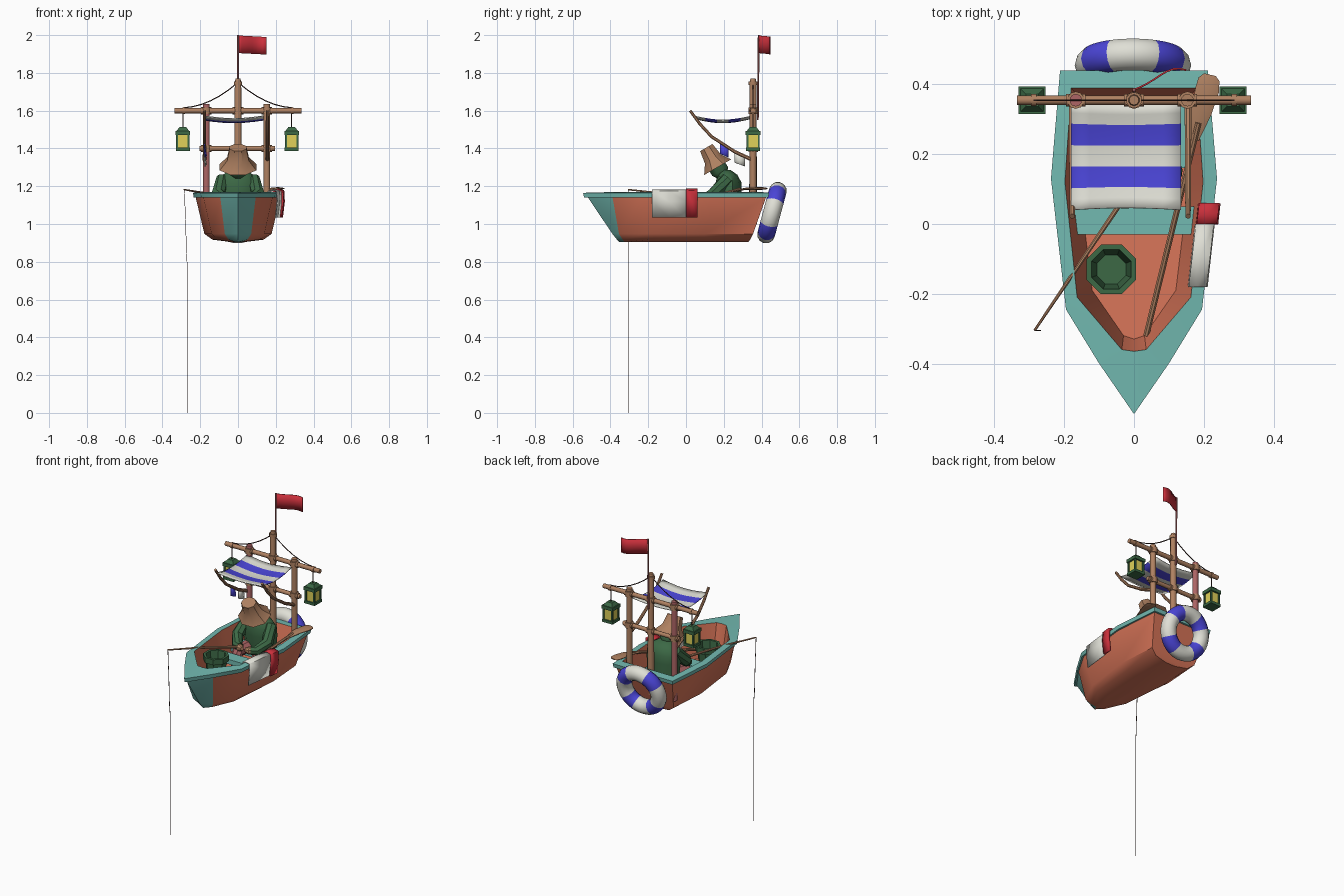
import bpy, bmesh, math
from mathutils import Vector, Matrix

if "Cube" in bpy.data.objects:
    bpy.data.objects.remove(bpy.data.objects["Cube"])

def material(name, r, g, b):
    m = bpy.data.materials.new(name)
    m.diffuse_color = (r, g, b, 1)
    m.use_nodes = True
    m.node_tree.nodes["Principled BSDF"].inputs["Base Color"].default_value = m.diffuse_color
    return m

TEAL = material("teal paint", .17, .49, .44)
ORANGE = material("orange paint", .70, .18, .10)
WOOD = material("tan wood", .43, .22, .12)
GREEN = material("dark green", .045, .14, .06)
BLUE = material("blue cloth", .07, .06, .68)
WHITE = material("off white", .74, .74, .67)
YELLOW = material("lamp yellow", .75, .64, .10)
RED = material("red cloth", .60, .03, .045)
ROSE = material("rose wood", .42, .13, .13)
DARK = material("dark cord", .06, .03, .026)

def finish(name, bm, *mats):
    bmesh.ops.recalc_face_normals(bm, faces=bm.faces)
    me = bpy.data.meshes.new(name)
    bm.to_mesh(me)
    bm.free()
    for m in mats:
        me.materials.append(m)
    ob = bpy.data.objects.new(name, me)
    bpy.context.collection.objects.link(ob)
    return ob

def tube(name, pts, radii, mat, sides=10, axis=None, squash=1.0):
    """Capped rings swept along points; a fixed axis gives a lathe."""
    pts = [Vector(p) for p in pts]
    if not isinstance(radii, (list, tuple)):
        radii = [radii] * len(pts)
    bm = bmesh.new()
    rings = []
    for i, (p, r) in enumerate(zip(pts, radii)):
        d = Vector(axis) if axis else pts[min(i + 1, len(pts) - 1)] - pts[max(i - 1, 0)]
        q = d.to_track_quat('Z', 'Y')
        angles = [2 * math.pi * (k + .5) / sides for k in range(sides)]
        rings.append([bm.verts.new(p + q @ Vector((r * math.cos(a), r * squash * math.sin(a), 0)))
                      for a in angles])
    for a, b in zip(rings, rings[1:]):
        for k in range(sides):
            n = (k + 1) % sides
            bm.faces.new((a[k], a[n], b[n], b[k]))
    bm.faces.new(rings[0])
    bm.faces.new(rings[-1])
    return finish(name, bm, mat)

def box(name, lo, hi, mat):
    lo, hi = Vector(lo), Vector(hi)
    bm = bmesh.new()
    bmesh.ops.create_cube(bm, size=1, matrix=Matrix.Translation((lo + hi) / 2) @ Matrix.Diagonal((*(hi - lo), 1)))
    return finish(name, bm, mat)

def sheet(name, nu, nv, point, mats, rule=lambda i, j: 0, thick=.005):
    """Thin cloth from a function of u, v in 0..1."""
    bm = bmesh.new()
    g = [[bm.verts.new(point(i / nu, j / nv)) for j in range(nv + 1)] for i in range(nu + 1)]
    for i in range(nu):
        for j in range(nv):
            f = bm.faces.new((g[i][j], g[i + 1][j], g[i + 1][j + 1], g[i][j + 1]))
            f.material_index = rule(i, j)
    ob = finish(name, bm, *mats)
    s = ob.modifiers.new("thickness", 'SOLIDIFY')
    s.thickness, s.offset = thick, 0
    return ob

# Hull: half outlines from bow tip to stern, lofted level by level
top = [(0, -.545), (.1, -.40), (.195, -.245), (.238, .13), (.212, .44)]
chine = [(0, -.39), (.07, -.355), (.14, -.21), (.178, .1), (.16, .355)]
bottom = [(0, -.365), (.05, -.335), (.11, -.2), (.135, .1), (.12, .34)]
inner = [(0, -.365), (.035, -.36), (.163, -.21), (.198, .12), (.18, .39)]
floor = [(0, -.33), (.03, -.32), (.12, -.19), (.155, .1), (.14, .34)]
under = [((c[0] * .12 + t[0] * .88) * .97, (c[1] * .12 + t[1] * .88) * .985) for c, t in zip(chine, top)]
lip = [(t[0] * .985, t[1] * .99) for t in top]
keel = [(x * .3, y * .97) for x, y in bottom]
levels = [(keel, .905), (bottom, .917), (chine, .948), (under, 1.14), (lip, 1.14),
          (top, 1.165), (inner, 1.17), (floor, .97)]
bm = bmesh.new()
rings = []
for outline, z in levels:
    loop = outline + [(-x, y) for x, y in reversed(outline[1:])]
    rings.append([bm.verts.new((x, y, z)) for x, y in loop])
for lv, (a, b) in enumerate(zip(rings, rings[1:])):
    for k in range(9):
        f = bm.faces.new((a[k], a[(k + 1) % 9], b[(k + 1) % 9], b[k]))
        f.material_index = 1 if lv in (3, 4, 5) or (k in (0, 8) and lv < 3) else 0
bm.faces.new(rings[0])
bm.faces.new(rings[-1])
finish("hull", bm, ORANGE, TEAL)

# Seats
box("bench", (-.185, -.03, 1.05), (.185, .05, 1.08), TEAL)
box("stern_seat", (-.16, .16, 1.03), (.16, .375, 1.055), TEAL)

# Mast frame with lashings
Y = .355
tube("mast", [(0, Y, 1.0), (0, Y, 1.745), (0, Y, 1.77)], [.021, .018, .014], WOOD)
tube("mast_cap", [(0, Y, 1.735), (0, Y, 1.755)], .023, WOOD)
tube("left_post", [(-.167, Y, 1.0), (-.167, Y, 1.635)], .018, ROSE)
tube("right_post", [(.153, Y, 1.0), (.153, Y, 1.635)], .018, WOOD)
tube("upper_beam", [(-.335, Y, 1.6), (.335, Y, 1.6)], .014, WOOD)
tube("lower_beam", [(-.205, Y, 1.4), (.195, Y, 1.4)], .013, WOOD)
for x in (-.167, 0, .153):
    for z in (1.4, 1.6):
        tube("post_lashing", [(x, Y, z - .018), (x, Y, z + .018)], .025, WOOD)
        tube("beam_lashing", [(x - .028, Y, z), (x + .028, Y, z)], .019, WOOD)

# Stays and lanterns at both beam ends
for s, x in ((-1, -.292), (1, .284)):
    pts = [(s * .29 * t, Y, 1.75 - .135 * t - .12 * t * (1 - t)) for t in [i / 6 for i in range(7)]]
    tube("stay_rope", pts, .003, DARK, 6)
    tube("beam_end_lashing", [(s * .28, Y, 1.6), (s * .295, Y, 1.6)], .018, WOOD)
    tube("lantern_hook", [(x, Y, 1.6), (x, Y, 1.505)], .003, DARK, 6)
    tube("lantern_cap", [(x, Y, 1.492), (x, Y, 1.513)], [.048, .025], GREEN, 4, (0, 0, 1))
    box("lantern_roof", (x - .039, Y - .039, 1.472), (x + .039, Y + .039, 1.493), GREEN)
    box("lantern_glass", (x - .028, Y - .028, 1.4), (x + .028, Y + .028, 1.475), YELLOW)
    box("lantern_base", (x - .037, Y - .037, 1.387), (x + .037, Y + .037, 1.404), GREEN)
    for dx in (-.03, .03):
        for dy in (-.03, .03):
            box("lantern_bar", (x + dx - .005, Y + dy - .005, 1.39), (x + dx + .005, Y + dy + .005, 1.48), GREEN)

# Flag
tube("flag_pole", [(0, .38, 1.55), (0, .385, 2.0)], .005, ROSE, 6)
sheet("flag", 8, 2, lambda u, v: (.15 * u, .385 + .055 * math.sin(u * 1.75) - .006 * math.sin(u * 6),
                                 1.905 + .093 * v - .008 * u), [RED])

# Canopy on two bent struts
sheet("canopy", 6, 10, lambda u, v: (-.18 + .315 * u, .04 + .31 * v + .012 * math.sin(math.pi * u) * (.5 - v),
      1.572 - .022 * math.sin(math.pi * v) - .014 * math.sin(math.pi * u)),
      [WHITE, BLUE], lambda i, j: (j // 2) % 2)
for x in (-.177, .155):
    tube("canopy_strut", [(x, .022, 1.6), (x, .075, 1.528), (x, .135, 1.463), (x, .257, 1.383), (x, .35, 1.34)],
         [.008, .009, .009, .01, .011], WOOD, 8)
for name, y, z, w, h, m in (("blue_rag", .18, 1.362, .045, .052, BLUE), ("white_rag", .257, 1.315, .055, .055, WHITE)):
    sheet(name, 2, 2, lambda u, v: (-.177 + .01 * math.sin(u * 3) * (1 - v), y + w * u, z + h * v - .02 * u + .01), [m])

# Life ring on the transom, blue on the diagonals
bpy.ops.mesh.primitive_torus_add(major_segments=40, minor_segments=12, major_radius=.12, minor_radius=.047,
                                 location=(-.003, .455, 1.06), rotation=(math.radians(-105), 0, 0))
ring = bpy.context.object
ring.name = "life_ring"
ring.data.materials.append(WHITE)
ring.data.materials.append(BLUE)
for p in ring.data.polygons:
    a = math.degrees(math.atan2(p.center.y, p.center.x)) % 90
    p.material_index = 1 if 27 < a < 63 else 0

# Towels over the right gunwale
def towel(name, y0, y1, out, mat, thick):
    prof = [(-.045, 1.11), (-.043, 1.174), (-.02, 1.18), (.004, 1.174), (.006, 1.12), (-.004, 1.035)]
    def point(u, v):
        y = y0 + (y1 - y0) * u
        dx, z = prof[round(v * 5)]
        return (.195 + .042 * (y + .245) / .375 + dx + out, y, z)
    sheet(name, 2, 5, point, [mat], thick=thick)
towel("white_towel", -.18, .0, 0, WHITE, .006)
towel("red_towel", .0, .06, .006, RED, .014)

# Bucket
tube("bucket", [(-.065, -.13, z) for z in (.97, 1.11, 1.11, 1.145, 1.145, 1.01)],
     [.05, .064, .077, .077, .061, .045], GREEN, 8, (0, 0, 1))

# Oar
tube("oar_shaft", [(.035, -.32, 1.02), (.185, .29, 1.185)], .009, WOOD, 8)
tube("oar_blade", [(.174, .24, 1.172), (.193, .32, 1.187), (.21, .385, 1.188), (.215, .415, 1.188), (.218, .428, 1.188)],
     [.012, .031, .036, .032, .018], WOOD, 10, squash=.2)

# Fishing rod and line
tube("fishing_rod", [(-.045, .05, 1.13), (-.17, -.135, 1.163), (-.285, -.305, 1.182)], [.008, .006, .004], WOOD, 8)
tube("fishing_line", [(-.284, -.305, 1.182), (-.277, -.305, 1.0), (-.272, -.305, .82), (-.268, -.305, .78), (-.268, -.305, 0)],
     .0018, DARK, 4, (0, 0, 1))

# Seated angler
tube("torso", [(0, .235, 1.05), (0, .225, 1.17), (0, .225, 1.22), (0, .22, 1.26), (0, .21, 1.285)],
     [.1, .112, .11, .085, .045], GREEN, 10, (0, 0, 1), .62)
tilt = Vector((0, -.5, .866))
base = Vector((0, .165, 1.305))
tube("head", [base - tilt * .055, base - tilt * .03, base + tilt * .04], [.035, .052, .05], GREEN, 8, tilt)
tube("hat", [base - tilt * .005, base + tilt * .045, base + tilt * .115],
     [.105, .062, .048], WOOD, 8, tilt, .85)
for s in (-1, 1):
    tube("arm", [(s * .08, .22, 1.24), (s * .105, .15, 1.16), (s * .07, .09, 1.12), (s * .04, .075, 1.12)],
         [.035, .036, .03, .026], GREEN, 8)
    tube("hand", [(s * .045, .075, 1.12), (s * .03, .065, 1.122), (s * .01, .055, 1.125)], [.02, .024, .012], WOOD, 8)
    tube("leg", [(s * .055, .22, 1.08), (s * .07, .1, 1.08), (s * .07, .085, 1.05), (s * .07, .08, .97)],
         [.04, .036, .033, .03], ROSE, 8)

# Shading: smooth with sharp edges kept
bpy.ops.object.select_all(action='DESELECT')
for ob in bpy.context.scene.objects:
    ob.select_set(True)
bpy.context.view_layer.objects.active = ring
bpy.ops.object.shade_smooth_by_angle(angle=math.radians(38))
